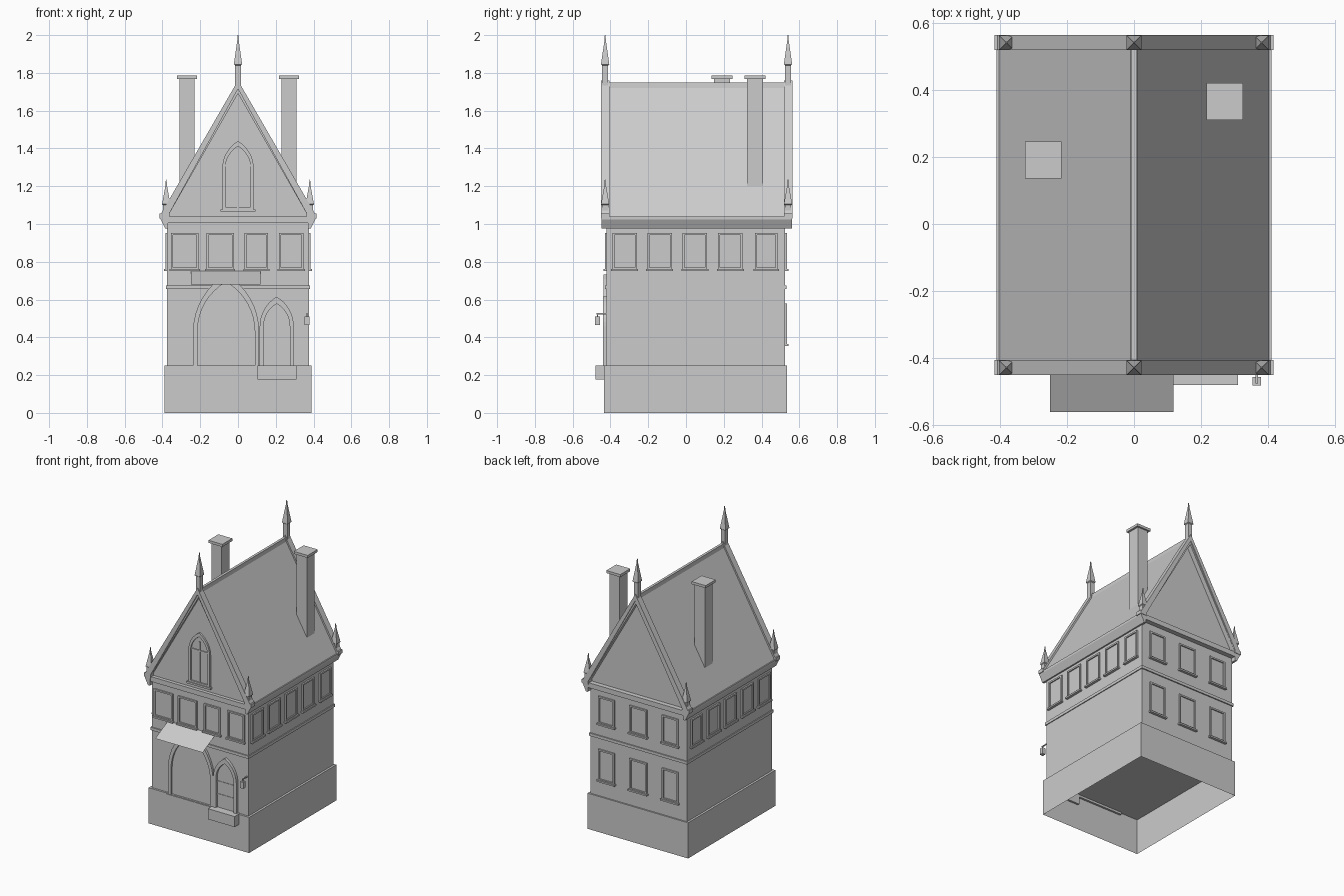
import bpy, bmesh
from math import sqrt, pi, sin, cos, asin
from mathutils import Matrix, Vector

if "Cube" in bpy.data.objects:
    bpy.data.objects.remove(bpy.data.objects["Cube"])

YF, YB, XW = -0.42, 0.524, 0.375      # front wall, back wall, side wall


def make(name, verts, faces, M=Matrix()):
    me = bpy.data.meshes.new(name)
    bm = bmesh.new()
    vs = [bm.verts.new(M @ Vector(v)) for v in verts]
    for f in faces:
        bm.faces.new([vs[i] for i in f])
    bmesh.ops.recalc_face_normals(bm, faces=bm.faces)
    bm.to_mesh(me)
    bm.free()
    ob = bpy.data.objects.new(name, me)
    bpy.context.collection.objects.link(ob)
    return ob


def prism(name, pts, y0, y1, M=Matrix()):
    """Extrude an (x, z) profile from y0 to y1."""
    n = len(pts)
    verts = [(x, y0, z) for x, z in pts] + [(x, y1, z) for x, z in pts]
    faces = [range(n), range(n, 2 * n)]
    faces += [(i, (i + 1) % n, (i + 1) % n + n, i + n) for i in range(n)]
    return make(name, verts, faces, M)


def rect(x0, x1, z0, z1):
    return [(x0, z0), (x1, z0), (x1, z1), (x0, z1)]


def box(name, x0, x1, y0, y1, z0, z1, M=Matrix()):
    return prism(name, rect(x0, x1, z0, z1), y0, y1, M)


def ring(name, outer, inner, d, M):
    """Raised frame between two matching outlines, d proud of the wall."""
    n = len(outer)
    loops = [(outer, 0), (outer, -d), (inner, -d), (inner, 0)]
    verts = [(x, y, z) for lp, y in loops for x, z in lp]
    faces = [(k * n + i, k * n + (i + 1) % n, (k + 1) * n + (i + 1) % n, (k + 1) * n + i)
             for k in range(3) for i in range(n)]
    return make(name, verts, faces, M)


def arch(cx, w, z0, spring, seg=8):
    """Equilateral pointed arch outline, half width w."""
    right = [(w * 2 * cos(a) - w, spring + w * 2 * sin(a))
             for a in [pi / 3 * i / seg for i in range(seg + 1)]]
    left = [(-x, z) for x, z in reversed(right[:-1])]
    return [(cx + x, z) for x, z in [(w, z0)] + right + left + [(-w, z0)]]


def mirror_x(name, pts, y0, y1):
    prism(name + "_right", pts, y0, y1)
    prism(name + "_left", [(-x, z) for x, z in pts], y0, y1)


def spire(name, x, y, levels):
    """Square stacked finial from (half width, z) levels."""
    verts = [(x + sx * r, y + sy * r, z) for r, z in levels
             for sx, sy in ((-1, -1), (1, -1), (1, 1), (-1, 1))]
    n = len(levels)
    faces = [(0, 1, 2, 3), tuple(range(4 * n - 4, 4 * n))]
    faces += [(4 * k + i, 4 * k + (i + 1) % 4, 4 * k + 4 + (i + 1) % 4, 4 * k + 4 + i)
              for k in range(n - 1) for i in range(4)]
    make(name, verts, faces)


# wall frames: local x along the wall, local -y pointing outwards
FRONT = Matrix.Translation((0, YF, 0))
BACK = Matrix.Translation((0, YB, 0)) @ Matrix.Rotation(pi, 4, 'Z')
RIGHT = Matrix.Translation((XW, 0, 0)) @ Matrix.Rotation(pi / 2, 4, 'Z')
LEFT = Matrix.Diagonal((-1, 1, 1, 1)) @ RIGHT

# plinth, open underneath
px, pf, pb = 0.39, -0.434, 0.534
make("plinth", [(x, y, z) for z in (0, 0.25)
                for x, y in ((-px, pf), (px, pf), (px, pb), (-px, pb))],
     [(0, 1, 5, 4), (1, 2, 6, 5), (2, 3, 7, 6), (3, 0, 4, 7), (4, 5, 6, 7)])

# house body with gables
prism("body", [(-XW, 0.25), (XW, 0.25), (XW, 1.05), (0, 1.70), (-XW, 1.05)], YF, YB)

# string course around the walls
ring_pts = [(XW + 0.006, YF - 0.008), (XW + 0.006, YB + 0.008)]
box("string_course_front", -XW - 0.006, XW + 0.006, YF - 0.008, YF, 0.655, 0.675)
box("string_course_back", -XW - 0.006, XW + 0.006, YB, YB + 0.008, 0.655, 0.675)
mirror_x("string_course", rect(XW, XW + 0.006, 0.655, 0.675), YF, YB)

# roof slopes, ridge cap and eaves
mirror_x("roof_slope", [(0, 1.74), (0.405, 1.035), (0.375, 1.035), (0, 1.69)], -0.44, 0.556)
prism("ridge_cap", [(-0.012, 1.715), (0.012, 1.715), (0.009, 1.748), (-0.009, 1.748)], -0.44, 0.556)
mirror_x("eaves", [(0.37, 0.976), (0.385, 0.976), (0.41, 1.025), (0.41, 1.04), (0.37, 1.04)],
         -0.448, 0.56)

# gable copings, cornices, finials
for side, y0, y1, yc in (("front", -0.45, -0.405, -0.428), ("back", 0.518, 0.563, 0.54)):
    prism("coping_" + side, [(0, 1.76), (0.413, 1.045), (0.405, 1.03), (0.375, 1.035), (0, 1.715),
                             (-0.375, 1.035), (-0.405, 1.03), (-0.413, 1.045)], y0, y1)
    box("cornice_" + side, -0.397, 0.397, y0 + 0.006, y1 - 0.006, 1.005, 1.04)
    spire("top_finial_" + side, 0, yc,
          [(0.016, 1.73), (0.016, 1.84), (0.022, 1.845), (0.004, 1.97), (0.002, 2.0)])
    for s in (-1, 1):
        a, b = sorted((s * 0.365, s * 0.416))
        box("coping_foot", a, b, y0, y1, 1.03, 1.055)
        spire("corner_finial_" + side, s * 0.38, yc,
              [(0.017, 1.03), (0.017, 1.10), (0.022, 1.105), (0.004, 1.205), (0.002, 1.235)])

# chimneys with caps
for x, y in ((-0.27, 0.19), (0.27, 0.365)):
    box("chimney", x - 0.04, x + 0.04, y - 0.043, y + 0.043, 1.1, 1.772)
    box("chimney_cap", x - 0.054, x + 0.054, y - 0.055, y + 0.055, 1.768, 1.786)


# rectangular windows
def window(a, b, z0, z1, M):
    ring("window_frame", rect(a, b, z0, z1),
         rect(a + 0.011, b - 0.011, z0 + 0.011, z1 - 0.011), 0.010, M)
    box("window_pane", a + 0.005, b - 0.005, -0.002, 0.002, z0 + 0.005, z1 - 0.005, M)
    box("window_sill", a - 0.007, b + 0.007, -0.018, 0, z0 - 0.008, z0 + 0.003, M)


for a, b in ((-0.355, -0.208), (-0.167, -0.022), (0.035, 0.16), (0.217, 0.347)):
    window(a, b, 0.76, 0.952, FRONT)
for a, b in ((-0.39, -0.26), (-0.205, -0.075), (-0.018, 0.112), (0.17, 0.30), (0.365, 0.485)):
    window(a, b, 0.76, 0.952, RIGHT)
    window(a, b, 0.76, 0.952, LEFT)
for a, b in ((-0.31, -0.185), (-0.067, 0.067), (0.185, 0.31)):
    window(a, b, 0.76, 0.952, BACK)
    window(a, b, 0.362, 0.58, BACK)

# pointed gable window
ring("gable_window_frame", arch(0, 0.083, 1.075, 1.295), arch(0, 0.067, 1.09, 1.295), 0.012, FRONT)
prism("gable_window_pane", arch(0, 0.07, 1.08, 1.295), -0.002, 0.002, FRONT)
box("gable_window_mullion", -0.004, 0.004, -0.008, 0, 1.09, 1.375, FRONT)
box("gable_window_transom", -0.067, 0.067, -0.008, 0, 1.305, 1.315, FRONT)
box("gable_window_sill", -0.092, 0.092, -0.018, 0, 1.065, 1.078, FRONT)

# large shop arch and small door
ring("shop_arch_frame", arch(-0.063, 0.175, 0.245, 0.43), arch(-0.063, 0.152, 0.25, 0.43), 0.016, FRONT)
prism("shop_arch_panel", arch(-0.063, 0.155, 0.25, 0.43), -0.003, 0.002, FRONT)
box("shop_threshold", -0.248, 0.108, -0.02, 0, 0.232, 0.247, FRONT)
ring("door_frame", arch(0.205, 0.09, 0.25, 0.459), arch(0.205, 0.069, 0.252, 0.459), 0.02, FRONT)
prism("door_panel", arch(0.205, 0.072, 0.25, 0.459), -0.003, 0.002, FRONT)
for z in (0.34, 0.43):
    box("door_rail", 0.137, 0.273, -0.006, 0, z, z + 0.008, FRONT)
box("door_step", 0.102, 0.31, -0.48, -0.42, 0.178, 0.252)

# thin sloping awning over the shop arch
make("awning", [(-0.25, -0.42, 0.75), (0.118, -0.42, 0.75), (0.118, -0.56, 0.68), (-0.25, -0.56, 0.68)],
     [(0, 1, 2, 3)])

# hanging lamp
box("lamp_bracket", 0.362, 0.369, -0.475, -0.42, 0.522, 0.528)
box("lamp_hook", 0.363, 0.368, -0.471, -0.466, 0.505, 0.525)
box("lamp", 0.353, 0.378, -0.481, -0.456, 0.465, 0.51)
